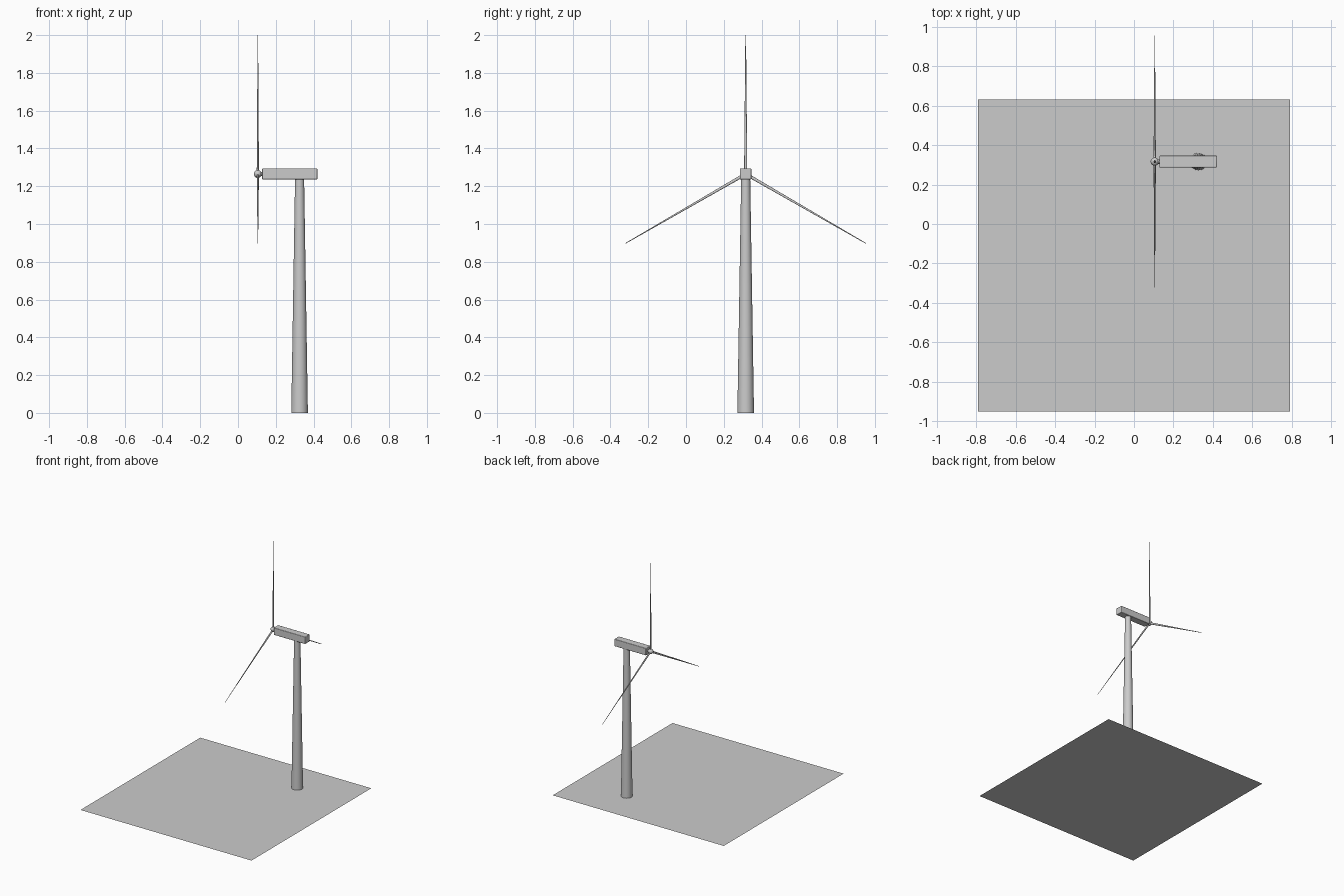
import bpy
from math import radians
from mathutils import Matrix, Vector

if "Cube" in bpy.data.objects:
    bpy.data.objects.remove(bpy.data.objects["Cube"])

CX, CY, HZ = 0.326, 0.316, 1.265      # tower axis and hub height
HUB = Vector((0.105, CY, HZ))


def finish(name, smooth=True):
    ob = bpy.context.object
    ob.name = name
    if smooth:
        bpy.ops.object.shade_smooth_by_angle(angle=radians(35))
    return ob


# Ground slab: a single flat sheet
bpy.ops.mesh.primitive_plane_add(size=1.58, location=(0, -0.16, 0))
finish("ground_sheet", False)

# Tapered tower
bpy.ops.mesh.primitive_cone_add(vertices=32, radius1=0.044, radius2=0.024,
                                depth=1.24, location=(CX, CY, 0.62))
finish("tower")

# Nacelle box with slightly softened edges
bpy.ops.mesh.primitive_cube_add(size=1, location=(0.274, CY, HZ))
nacelle = bpy.context.object
nacelle.scale = (0.292, 0.06, 0.06)
bpy.ops.object.transform_apply(location=False, rotation=False, scale=True)
bevel = nacelle.modifiers.new("soft_edges", 'BEVEL')
bevel.width = 0.004
bevel.segments = 2
finish("nacelle")

# Hub ball and the short shaft into the nacelle
bpy.ops.mesh.primitive_uv_sphere_add(segments=20, ring_count=12, radius=0.021, location=HUB)
finish("hub")
bpy.ops.mesh.primitive_cylinder_add(vertices=16, radius=0.011, depth=0.04,
                                    location=HUB + Vector((0.02, 0, 0)),
                                    rotation=(0, radians(90), 0))
finish("shaft")

# Three slender tapered blades around the hub
for i in range(3):
    bpy.ops.mesh.primitive_cone_add(vertices=12, radius1=0.0085, radius2=0.0018, depth=0.735)
    blade = finish(f"blade_{i + 1}")
    flatten = Matrix.Diagonal((0.7, 1, 1, 1))
    blade.data.transform(flatten @ Matrix.Translation((0, 0, 0.3675)))
    blade.location = HUB
    blade.rotation_euler = (radians(120 * i), 0, 0)
